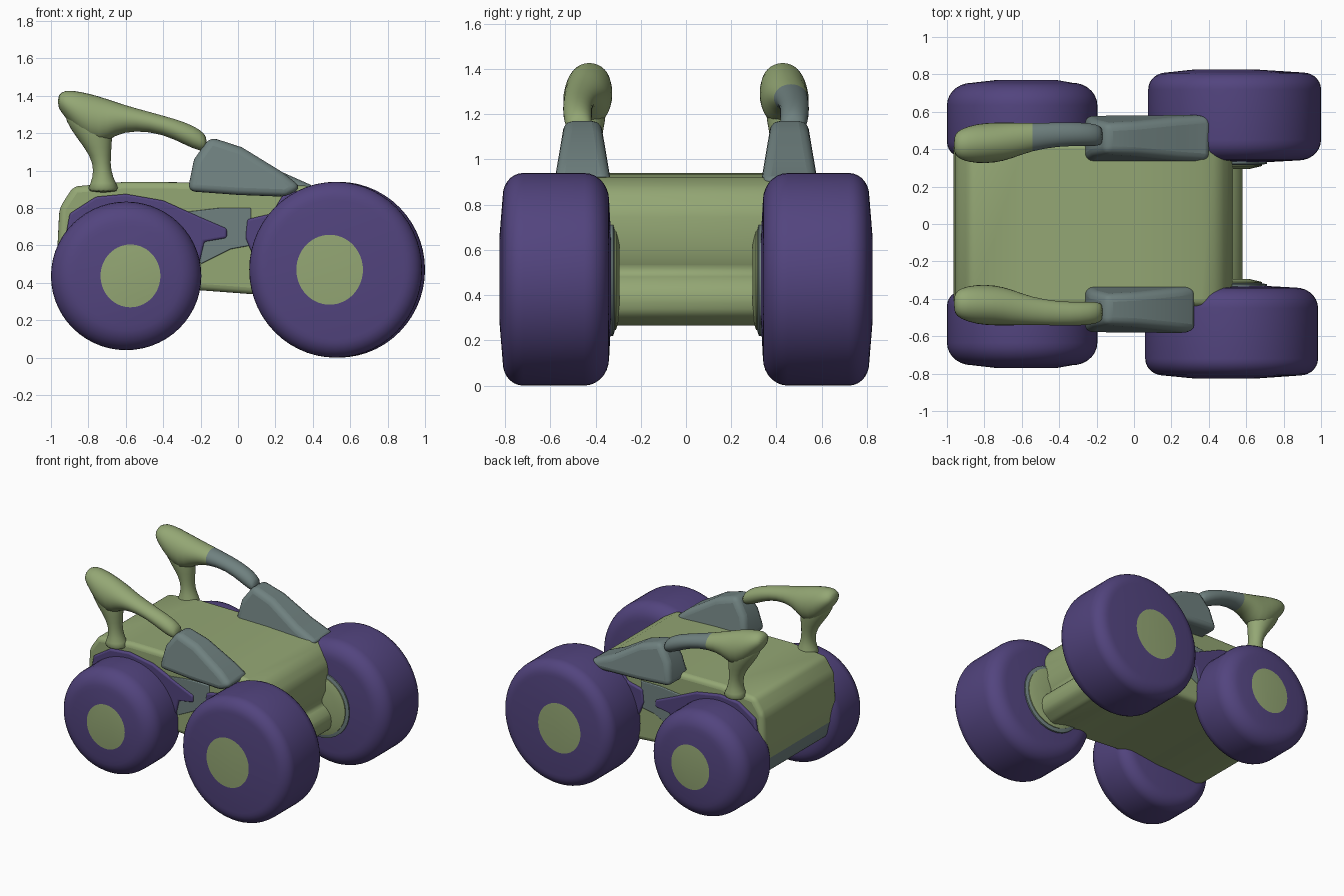
import bpy, bmesh, math
from mathutils import Vector

if "Cube" in bpy.data.objects:
    bpy.data.objects.remove(bpy.data.objects["Cube"])


def material(name, rgb):
    m = bpy.data.materials.new(name)
    m.diffuse_color = (*rgb, 1)
    m.use_nodes = True
    m.node_tree.nodes["Principled BSDF"].inputs["Base Color"].default_value = m.diffuse_color
    return m


GREEN = material("moss green", (0.295, 0.385, 0.175))
PURPLE = material("deep purple", (0.085, 0.058, 0.21))
GREY = material("slate grey", (0.16, 0.22, 0.215))


def finish(name, bm, mats, angle=40, bevel=0, subsurf=0):
    bmesh.ops.recalc_face_normals(bm, faces=bm.faces)
    me = bpy.data.meshes.new(name)
    bm.to_mesh(me)
    bm.free()
    for m in mats:
        me.materials.append(m)
    ob = bpy.data.objects.new(name, me)
    bpy.context.collection.objects.link(ob)
    if bevel:
        mod = ob.modifiers.new("bevel", 'BEVEL')
        mod.width, mod.segments, mod.limit_method = bevel, 4, 'ANGLE'
        mod.angle_limit = math.radians(25)
    if subsurf:
        mod = ob.modifiers.new("smooth", 'SUBSURF')
        mod.levels = mod.render_levels = subsurf
    bpy.ops.object.select_all(action='DESELECT')
    ob.select_set(True)
    bpy.context.view_layer.objects.active = ob
    bpy.ops.object.shade_smooth_by_angle(angle=math.radians(angle))
    return ob


def loft(name, rings, mats, segs=16, rule=None, **kw):
    """Skin a row of ellipses given as (centre, half axis u, half axis v)."""
    bm = bmesh.new()
    loops = []
    for c, u, v in rings:
        loops.append([bm.verts.new(Vector(c) + Vector(u) * math.cos(t) + Vector(v) * math.sin(t))
                      for t in (2 * math.pi * i / segs for i in range(segs))])
    for a, b in zip(loops, loops[1:]):
        for i in range(segs):
            j = (i + 1) % segs
            bm.faces.new((a[i], a[j], b[j], b[i]))
    bm.faces.new(loops[0])
    bm.faces.new(loops[-1])
    if rule:
        for f in bm.faces:
            f.material_index = rule(f.calc_center_median())
    return finish(name, bm, mats, **kw)


def prism(name, pts, y, half, mats, top_half=None, rule=None, **kw):
    """Extrude an (x, z) outline across y, optionally narrower at its top."""
    bm = bmesh.new()
    zs = [p[1] for p in pts]
    lo, hi = min(zs), max(zs)
    top_half = half if top_half is None else top_half
    a, b = ([bm.verts.new((x, y + s * (half + (top_half - half) * (z - lo) / (hi - lo)), z))
             for x, z in pts] for s in (-1, 1))
    n = len(pts)
    for i in range(n):
        j = (i + 1) % n
        bm.faces.new((a[i], a[j], b[j], b[i]))
    bm.faces.new(a)
    bm.faces.new(b)
    if rule:
        for f in bm.faces:
            f.material_index = rule(f.calc_center_median())
    return finish(name, bm, mats, **kw)


def wheel(name, s, cx, cz, rx, rz, y0, y1, round_in, round_out, hub_x, hub_r):
    """Fat tyre with rounded shoulders and a flush hub disc on the outside."""
    n = 7
    arc = [math.pi / 2 * k / n for k in range(n + 1)]
    dome = 0.015                                   # gentle bulge of both side walls
    prof = [(y0, 0.15)]
    prof += [(y0 + dome + round_in * (1 - math.cos(t)), 1 - 1.1 * round_in / rz * (1 - math.sin(t)))
             for t in arc]
    prof += [(y1 - dome - round_out * (1 - math.cos(t)), 1 - 1.1 * round_out / rz * (1 - math.sin(t)))
             for t in reversed(arc)]
    rings = [((cx, s * y, cz), (q * rx, 0, 0), (0, 0, q * rz)) for y, q in prof]
    rings.append(((hub_x, s * y1, cz), (hub_r, 0, 0), (0, 0, hub_r * 1.05)))
    ob = loft(name, rings, [PURPLE, GREEN], segs=56, angle=50)
    ob.data.polygons[-1].material_index = 1


# Main body with sloped nose, shallow recess, low front ledge and grey rear lip
prism("body", [(-0.965, 0.6), (-0.955, 0.8), (-0.88, 0.915), (-0.6, 0.94), (0.0, 0.935), (0.36, 0.92),
               (0.46, 0.87), (0.52, 0.78), (0.53, 0.6), (0.49, 0.5), (0.55, 0.465), (0.585, 0.4),
               (0.57, 0.32), (0.48, 0.26), (0.2, 0.33), (-0.2, 0.36), (-0.5, 0.31), (-0.85, 0.3),
               (-0.93, 0.33), (-0.955, 0.45)],
      0, 0.44, [GREEN, GREY], bevel=0.05, angle=60,
      rule=lambda c: int(c.x < -0.9 and c.z < 0.42))

for s, side in ((-1, "right"), (1, "left")):
    # Wheels
    wheel(f"{side}_front_wheel", s, 0.53 + 0.008 * s, 0.47, 0.462, 0.47, 0.325, 0.825, 0.11, 0.09,
          0.49, 0.178)
    wheel(f"{side}_rear_wheel", s, -0.598, 0.437, 0.402, 0.397, 0.335, 0.77, 0.09, 0.12, -0.575, 0.16)

    # Flared axle mount on the inner side of the front wheel, with a grey rim
    for part, mat, r, y in (("mount_rim", GREY, 0.25, 0.322), ("mount", GREEN, 0.225, 0.31)):
        loft(f"{side}_axle_{part}", [((0.46, s * 0.36, 0.47), (r, 0, 0), (0, 0, r)),
                                     ((0.46, s * y, 0.47), (r, 0, 0), (0, 0, r)),
                                     ((0.44, s * (y - 0.015), 0.47), (r * 0.8, 0, 0), (0, 0, r * 0.8))],
             [mat], segs=32)

    # Purple guard on the body above the rear wheel
    prism(f"{side}_rear_guard", [(-0.93, 0.6), (-0.9, 0.77), (-0.76, 0.86), (-0.6, 0.875), (-0.4, 0.84),
                                 (-0.2, 0.75), (-0.06, 0.69), (-0.06, 0.64), (-0.18, 0.62), (-0.22, 0.45)],
          s * 0.43, 0.03, [PURPLE], bevel=0.012)
    # Grey and purple side panels between the wheels
    prism(f"{side}_side_panel", [(-0.27, 0.78), (-0.1, 0.8), (0.07, 0.8), (0.07, 0.6), (-0.04, 0.58),
                                 (-0.2, 0.5)], s * 0.43, 0.018, [GREY], bevel=0.006)
    prism(f"{side}_front_guard", [(0.05, 0.74), (0.18, 0.77), (0.24, 0.87), (0.35, 0.9), (0.35, 0.5),
                                  (0.1, 0.5), (0.04, 0.64)], s * 0.43, 0.028, [PURPLE], bevel=0.012)

    # Grey wedge pod, a little longer on the left
    end = 0.42 if s > 0 else 0.34
    prism(f"{side}_pod", [(-0.27, 0.89), (-0.235, 1.06), (-0.15, 1.18), (0.02, 1.125), (0.24, 0.99),
                          (end, 0.91), (end - 0.08, 0.86), (0.0, 0.87)],
          s * 0.457, 0.132, [GREY], top_half=0.078, bevel=0.04, angle=60)

    # Swept beam: (x, low z, high z, centre y, half width); left one turns grey
    beam = [(-0.965, 1.34, 1.4, 0.425, 0.05), (-0.93, 1.29, 1.435, 0.425, 0.085),
            (-0.84, 1.18, 1.425, 0.43, 0.11), (-0.74, 1.12, 1.40, 0.435, 0.11),
            (-0.66, 1.19, 1.37, 0.445, 0.10), (-0.55, 1.215, 1.335, 0.465, 0.075),
            (-0.4, 1.195, 1.295, 0.48, 0.065), (-0.28, 1.135, 1.26, 0.48, 0.065),
            (-0.2, 1.10, 1.22, 0.475, 0.06), (-0.165, 1.11, 1.18, 0.47, 0.045)]
    loft(f"{side}_beam", [((x, s * y, (a + b) / 2), (0, w, 0), (0, 0, (b - a) / 2))
                          for x, a, b, y, w in beam], [GREEN, GREY], subsurf=1, angle=80,
         rule=lambda c, s=s: int(s > 0 and c.x > -0.52))
    # Flared strut under the beam: (z, x, half x, half y)
    strut = [(0.88, -0.72, 0.10, 0.09), (0.93, -0.72, 0.068, 0.07), (1.0, -0.725, 0.045, 0.055),
             (1.08, -0.735, 0.055, 0.06), (1.17, -0.765, 0.095, 0.08), (1.27, -0.8, 0.13, 0.09),
             (1.34, -0.81, 0.12, 0.08)]
    loft(f"{side}_strut", [((x, s * 0.435, z), (a, 0, 0), (0, b, 0)) for z, x, a, b in strut],
         [GREEN], subsurf=1, angle=80)
